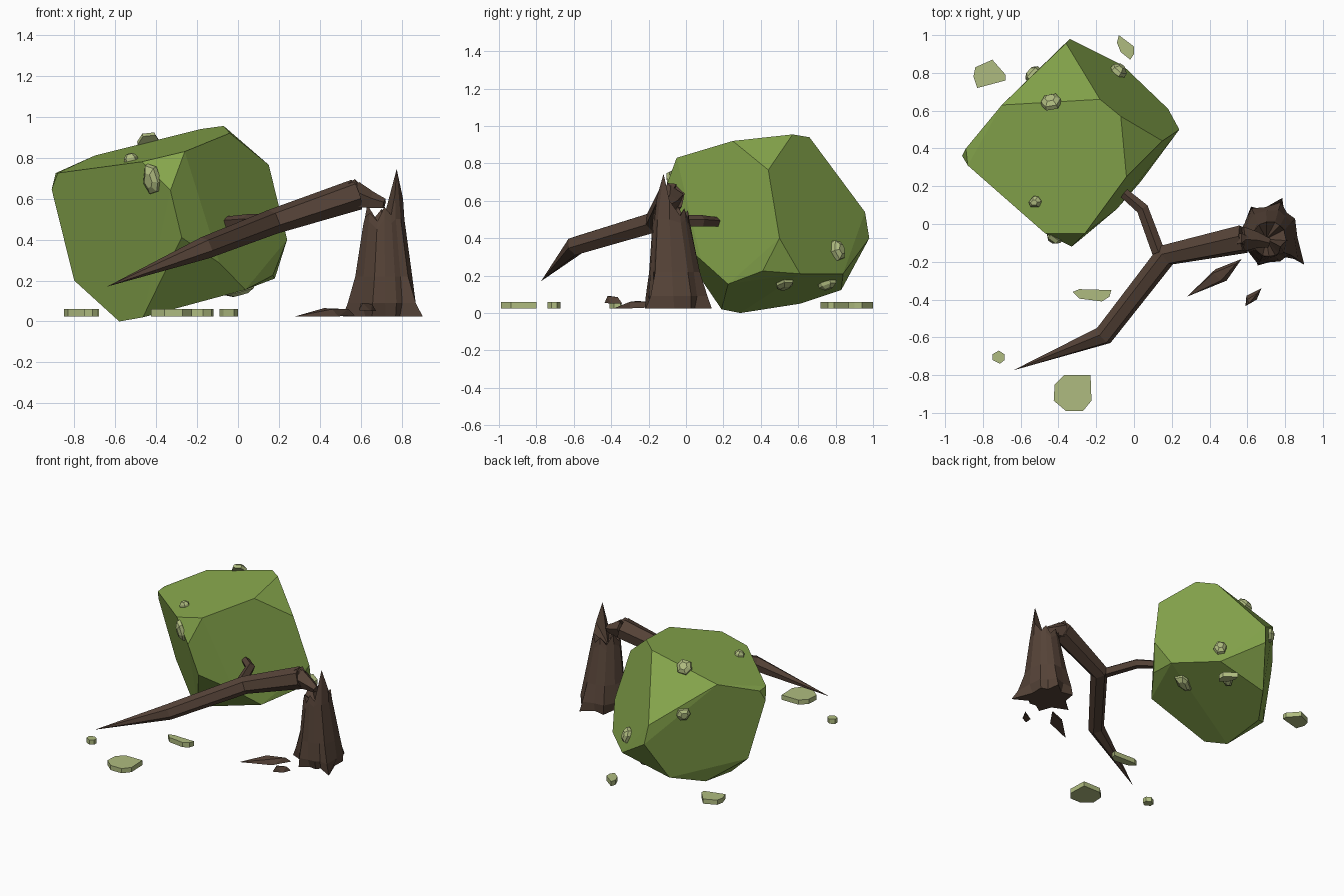
import bpy, bmesh, math, random
from mathutils import Vector, Matrix
from mathutils.bvhtree import BVHTree

if "Cube" in bpy.data.objects:
    bpy.data.objects.remove(bpy.data.objects["Cube"])

random.seed(4)


def material(name, rgb):
    m = bpy.data.materials.new(name)
    m.diffuse_color = (*rgb, 1)
    m.use_nodes = True
    m.node_tree.nodes["Principled BSDF"].inputs["Base Color"].default_value = m.diffuse_color
    return m


GREEN = material("leaf_green", (0.238, 0.381, 0.072))
PALE = material("pale_leaf", (0.43, 0.50, 0.215))
BARK = material("dark_bark", (0.092, 0.056, 0.039))


def finish(bm, name, mat):
    bmesh.ops.recalc_face_normals(bm, faces=bm.faces[:])
    me = bpy.data.meshes.new(name)
    bm.to_mesh(me)
    bm.free()
    me.materials.append(mat)
    ob = bpy.data.objects.new(name, me)
    bpy.context.collection.objects.link(ob)
    return ob


def hull(name, points, mat):
    bm = bmesh.new()
    for p in points:
        bm.verts.new(p)
    res = bmesh.ops.convex_hull(bm, input=bm.verts[:])
    bmesh.ops.delete(bm, geom=[g for g in res["geom_interior"] if isinstance(g, bmesh.types.BMVert)],
                     context='VERTS')
    return finish(bm, name, mat)


def loft(name, rings, mat, end_point=None):
    """Skin a list of equal-length rings; the far end is a fan or a cap."""
    bm = bmesh.new()
    vs = [[bm.verts.new(p) for p in r] for r in rings]
    n = len(vs[0])
    for a, b in zip(vs, vs[1:]):
        for i in range(n):
            j = (i + 1) % n
            bm.faces.new((a[i], a[j], b[j], b[i]))
    bm.faces.new(vs[0])
    if end_point:
        c = bm.verts.new(end_point)
        for i in range(n):
            bm.faces.new((vs[-1][i], vs[-1][(i + 1) % n], c))
    else:
        bm.faces.new(vs[-1])
    return finish(bm, name, mat)


def limb(name, path, radii, sides=6, tip=None):
    """Faceted limb following a path, with mitred rings."""
    pts = [Vector(p) for p in path]
    ends = pts + ([Vector(tip)] if tip else [])
    rings = []
    for k, p in enumerate(pts):
        t = Vector((0, 0, 0))
        if k > 0:
            t += (p - ends[k - 1]).normalized()
        if k + 1 < len(ends):
            t += (ends[k + 1] - p).normalized()
        t.normalize()
        side = t.cross(Vector((0, 0, 1))).normalized()
        up = side.cross(t)
        rings.append([p + radii[k] * (side * math.cos(a) + up * math.sin(a))
                      for a in (2 * math.pi * (i + 0.25) / sides for i in range(sides))])
    return loft(name, rings, BARK, tip)


# Big toppled block of foliage, a cube with cut corners
crown = hull("foliage_block", [
    (-.07, .57, .955), (-.18, .66, .94), (-.04, .25, .92), (.15, .44, .765),
    (-.70, .63, .81), (-.88, .31, .725), (-.89, .40, .725), (-.26, -.05, .83),
    (-.47, -.05, .78), (-.33, -.12, .64), (-.91, .36, .645), (.24, .50, .40),
    (.18, .61, .21), (.17, .41, .225), (.036, .225, .155), (-.09, .08, .285),
    (-.275, -.075, .41), (-.465, .19, .02), (-.58, .29, 0), (-.80, .41, .20),
    (-.34, .98, .40), (-.36, .957, .54), (-.06, .84, .21), (-.445, .83, .123),
    (-.59, .61, .05)], GREEN)
bm = bmesh.new()
bm.from_mesh(crown.data)
tree = BVHTree.FromBMesh(bm)
bmesh.ops.dissolve_limit(bm, angle_limit=math.radians(6), verts=bm.verts[:], edges=bm.edges[:])
bm.to_mesh(crown.data)
bm.free()

# Small leaf clumps sitting on the block: position, half width, half length
clumps = [((-.44, .65, .88), .055, .06), ((-.525, .115, .80), .033, .036),
          ((-.435, -.08, .69), .05, .08), ((-.09, .80, .33), .045, .06),
          ((0, .525, .18), .045, .085), ((-.53, .79, .61), .05, .05),
          ((-.20, .755, .16), .035, .06)]
for k, (pos, w, l) in enumerate(clumps):
    loc, nor, _, _ = tree.find_nearest(Vector(pos))
    frame = Matrix.Translation(loc) @ nor.to_track_quat('Z', 'Y').to_matrix().to_4x4()
    pts = []
    for i in range(6):
        a = math.tau * (i + random.uniform(-.25, .25)) / 6
        for s, h in ((1, -.01), (.95, .014), (.5, .032)):
            pts.append(frame @ Vector((w * s * math.cos(a), l * s * math.sin(a), h)))
    hull(f"leaf_clump_{k + 1}", pts, PALE)

# Flat leaf pieces scattered on the ground
leaves = [
    [(-.84, .83), (-.75, .87), (-.68, .79), (-.68, .76), (-.83, .72), (-.85, .78)],
    [(-.08, 1), (0, .94), (0, .90), (-.02, .87), (-.07, .91), (-.09, .96)],
    [(-.325, -.36), (-.29, -.345), (-.12, -.35), (-.13, -.385), (-.17, -.41), (-.29, -.395)],
    [(-.75, -.69), (-.715, -.67), (-.685, -.69), (-.685, -.72), (-.71, -.74), (-.75, -.72)],
    [(-.37, -.80), (-.23, -.80), (-.225, -.935), (-.27, -.99), (-.36, -.99), (-.425, -.935), (-.42, -.85)]]
for k, outline in enumerate(leaves):
    hull(f"ground_leaf_{k + 1}", [(x, y, z) for x, y in outline for z in (.025, .06)], PALE)

# Splintered stump: root tips (angle, reach) alternate with valleys
tips = [(-42, .245), (32, .15), (71, .20), (125, .175), (188, .21), (249, .18), (291, .14)]
spokes = []
for k, (a, r) in enumerate(tips):
    nxt = tips[(k + 1) % 7][0] + (360 if k == 6 else 0)
    nxt = nxt if nxt > a else nxt + 360
    spokes += [(a, r, 1), ((a + nxt) / 2 if k < 6 else 304.5, .125, 0)]
crown_z = [.745, .60, .52, .56, .50, .55, .50, .57, .51, .53, .49, .56, .52, .62]
rings = []
for z, f, base in ((.025, 1, 0), (.09, .45, .09), (.22, .15, .115), (.5, .08, .088), (None, .05, .085)):
    t = min((z or .55) / .5, 1)
    cx, cy = .72 - .005 * t, -.05 - .03 * t
    ring = []
    for i, (a, r, tip) in enumerate(spokes):
        rad = base + f * r
        h = crown_z[i] if z is None else min(z, crown_z[i] - .04)
        ring.append((cx + rad * math.cos(math.radians(a)), cy + rad * math.sin(math.radians(a)), h))
    rings.append(ring)
rings[-1][0] = (.775, -.12, .745)
loft("stump", rings, BARK, (.70, -.08, .46))

# Fallen trunk, bending towards the front and tapering to a point
limb("fallen_trunk", [(.58, -.08, .62), (.17, -.165, .487), (-.16, -.59, .36)],
     [.078, .062, .055], tip=(-.64, -.775, .17))
# Torn fibres joining the trunk to the stump
limb("torn_end", [(.57, -.08, .615), (.65, -.085, .59), (.715, -.10, .575)], [.07, .045, .025], 5)
hull("torn_splinter", [(.46, -.06, .62), (.46, -.12, .62), (.57, -.05, .69), (.57, -.10, .695),
                       (.61, -.07, .66), (.60, -.12, .61)], BARK)
# Side branch reaching into the foliage
limb("side_branch", [(.13, -.15, .49), (.045, .08, .49), (-.055, .165, .485)], [.036, .034, .028], 5)

# Broken wood chips on the ground
hull("long_chip", [(.28, -.385, .025), (.43, -.24, .03), (.57, -.185, .03), (.49, -.30, .025),
                   (.42, -.26, .065), (.54, -.21, .06), (.46, -.30, .06)], BARK)
hull("short_chip", [(.59, -.435, .055), (.595, -.38, .055), (.675, -.34, .05), (.65, -.40, .05),
                    (.60, -.40, .09), (.655, -.365, .085), (.61, -.42, .09)], BARK)
